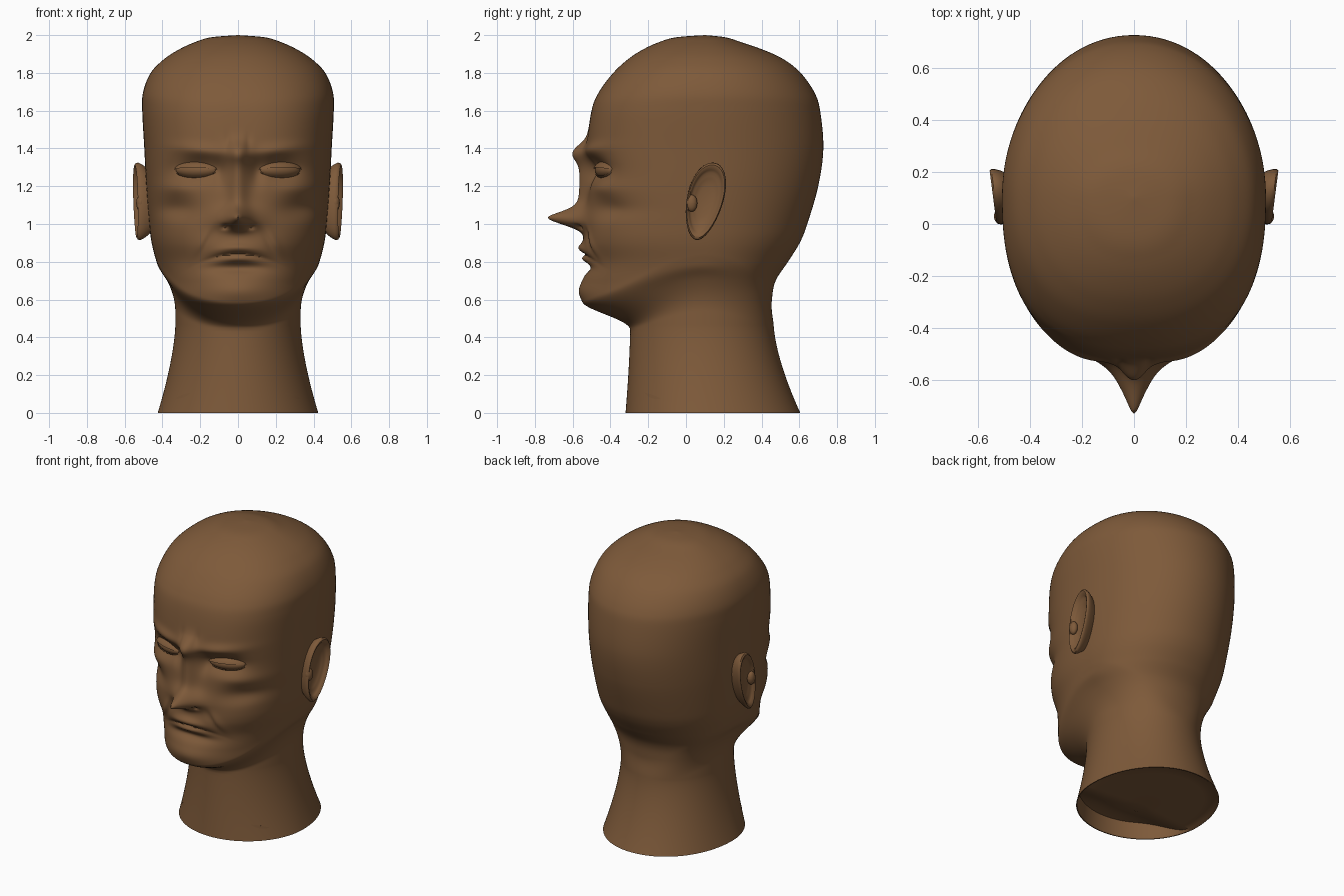
import bpy, bmesh
from math import sin, cos, pi, exp, radians
from mathutils import Vector, Matrix

old = bpy.data.objects.get("Cube")
if old:
    bpy.data.objects.remove(old, do_unlink=True)

brown = bpy.data.materials.new("warm_brown")
brown.use_nodes = True
brown.diffuse_color = (0.208, 0.102, 0.042, 1)
brown.node_tree.nodes["Principled BSDF"].inputs["Base Color"].default_value = brown.diffuse_color


def skin(name, rows, closed=True, smooth_angle=45):
    """Skin rows of points into a smooth surface; a one-point row is a pole."""
    bm = bmesh.new()
    rings = [[bm.verts.new(p) for p in row] for row in rows]
    for lo, hi in zip(rings, rings[1:]):
        n = max(len(lo), len(hi))
        for i in range(n if closed else n - 1):
            j = (i + 1) % n
            if len(lo) == 1:
                bm.faces.new((lo[0], hi[j], hi[i]))
            elif len(hi) == 1:
                bm.faces.new((lo[i], lo[j], hi[0]))
            else:
                bm.faces.new((lo[i], lo[j], hi[j], hi[i]))
    bmesh.ops.recalc_face_normals(bm, faces=bm.faces[:])
    mesh = bpy.data.meshes.new(name)
    bm.to_mesh(mesh)
    bm.free()
    mesh.materials.append(brown)
    obj = bpy.data.objects.new(name, mesh)
    bpy.context.collection.objects.link(obj)
    bpy.ops.object.select_all(action='DESELECT')
    obj.select_set(True)
    bpy.context.view_layer.objects.active = obj
    bpy.ops.object.shade_smooth_by_angle(angle=radians(smooth_angle))


def step(v):
    v = min(1, max(0, v))
    return v * v * (3 - 2 * v)


def bump(dx, dz, sx, sz):
    return exp(-(dx / sx) ** 2 - (dz / sz) ** 2)


# Head outline: height, half width, front, back
OUTLINE = [
    (0, .39, -.50, .45), (.22, .39, -.50, .45), (.45, .39, -.50, .45),
    (.6, .395, -.545, .455), (.7, .41, -.54, .475), (.8, .433, -.515, .54),
    (.9, .457, -.53, .602), (1.0, .47, -.53, .642), (1.2, .486, -.52, .70),
    (1.4, .496, -.525, .727), (1.6, .507, -.50, .71), (1.7, .502, -.46, .678),
    (1.8, .462, -.385, .607), (1.87, .395, -.31, .52), (1.92, .32, -.235, .415),
    (1.96, .235, -.15, .30), (1.988, .145, -.055, .21), (2.0, 0, .1, .1)]
AXIS = .1


def spline(keys):
    """Catmull-Rom samples through the outline keys."""
    pts = [Vector(k) for k in keys]
    out = []
    for i in range(len(pts) - 1):
        a, b, c, d = pts[max(i - 1, 0)], pts[i], pts[i + 1], pts[min(i + 2, len(pts) - 1)]
        n = 10 if i < 2 else max(7, round((c[0] - b[0]) / .008))
        for k in range(n):
            t = k / n
            out.append(b + (c - a) * (t / 2) + (a * 2 - b * 5 + c * 4 - d) * (t * t / 2)
                       + (b * 3 - a - c * 3 + d) * (t ** 3 / 2))
    return out


def radius(a, w, front, back, n):
    """Distance from the axis to an egg-shaped section, angle measured from the front."""
    depth = AXIS - front if cos(a) > 0 else back - AXIS
    if cos(a) <= 0:
        n = 2.05
    return ((abs(sin(a)) / w) ** n + (abs(cos(a)) / depth) ** n) ** (-1 / n)


def face_relief(x, z):
    """How far the face stands out from the plain egg shape."""
    a = abs(x)
    # nose: bridge, base with wings, tip, nostrils
    d = .045 * exp(-(a / .05) ** 2) * step((z - 1.0) / .08) * step((1.46 - z) / .12)
    d += .09 * bump(a, z - 1.02, .105, .05 if z < 1.02 else .065)
    d += .075 * bump(a, z - 1.03, .055, .05 if z < 1.03 else .04)
    d += .025 * bump(a, z - 1.035, .02, .025)
    d -= .03 * bump(a - .065, z - .985, .018, .012)
    # brow, frown lines, eye sockets
    d += .04 * bump(a, z - 1.39, .07, .06)
    d += .02 * bump(a - .2, z - 1.39 - .1 * (a - .2), .14, .035)
    d -= .008 * bump(a - .055, z - 1.43, .016, .05)
    d -= .055 * bump(a - .215, z - 1.29, .125, .06)
    d -= .02 * bump(a - .1, z - 1.27, .035, .07)
    # cheekbones and hollow cheeks
    d += .015 * bump(a - .33, z - 1.19, .1, .04)
    d -= .035 * bump(a - .33, z - 1.08, .11, .055)
    # folds beside the nose
    fold = a - .14 - .5 * (.95 - z)
    d += .008 * bump(fold - .03, z - .9, .025, .07) - .008 * bump(fold, z - .9, .02, .07)
    # mouth and chin
    line = .84 - 1.1 * a * a
    d += .03 * bump(a, z - .86, .16, .06)
    d += .016 * bump(a, z - line - .035, .11, .02)
    d += .018 * bump(a, z - line + .027, .10, .018)
    d -= .016 * bump(a, z - line, .14, .009)
    d -= .02 * bump(a, z - .765, .13, .025)
    d += .02 * bump(a, z - .65, .15, .06)
    return d


def head_ring(z, w, front, back, columns=192):
    k = max(0, 1 - z / .46) ** 1.5
    egg = 2.2 + .3 * step((z - .65) / .3) * step((1.95 - z) / .4)
    ring = []
    for i in range(columns):
        t = 2 * pi * i / columns
        a = t - .45 * sin(t)
        side = sin(a) ** 2
        neck = radius(a, .332 + .093 * k, -.295 - .025 * k, .465 + .14 * k, 2)
        head = radius(a, w, front, back, egg)
        s = step((z - .44 - .1 * side) / (.145 + .155 * side))
        r = neck + (head - neck) * s
        # jaw ridge
        r += .007 * side * step((cos(a) + .5) / .6) * exp(-((z - .6 - .17 * side) / .035) ** 2)
        x, y = r * sin(a), AXIS - r * cos(a)
        if cos(a) > 0 and .5 < z < 1.6:
            y -= face_relief(x, z) * step(cos(a) / .35)
        ring.append(Vector((x, y, z)))
    return ring


# Head and neck, with an underside that slopes up into the front
rows = [head_ring(*k) for k in spline(OUTLINE)]
recess = [[Vector((0, AXIS, .01))]]
for scale in (.3, .6, .8, .96):
    ring = []
    for p in rows[0]:
        y = AXIS + (p.y - AXIS) * scale
        ring.append(Vector((p.x * scale, y, .01 + .1 * step((.05 - y) / .3))))
    recess.append(ring)
recess.append([Vector((p.x * .985, AXIS + (p.y - AXIS) * .985, 0)) for p in rows[0]])
skin("head_and_neck", recess + rows + [[Vector((0, AXIS, 2))]])


def ellipsoid_patch(place, size, low, high, n=24, m=10):
    """Part of an ellipsoid spanned between two tilt angles about its long axis."""
    rows = []
    for j in range(m + 1):
        phi = radians(low + (high - low) * j / m)
        row = []
        for i in range(n + 1):
            u = -pi / 2 + pi * i / n
            row.append(place @ Vector((size[0] * sin(u), -size[1] * cos(u) * cos(phi),
                                       size[2] * cos(u) * sin(phi))))
        rows.append(row)
    return rows


# Ear section: scale of the outline, distance outwards
EAR = [(.72, -.08), (.86, -.05), (.95, -.025), (1, -.005), (.99, .008), (.94, .015),
       (.87, .012), (.81, 0), (.74, -.008), (.66, -.01), (.58, -.016), (.4, -.022)]


def ear_rows(sign):
    rows = []
    for scale, out in EAR:
        row = []
        for i in range(48):
            t = 2 * pi * i / 48
            v = .205 * sin(t) * scale
            u = (.098 + .015 * sin(t)) * cos(t) * scale + .2 * v
            row.append(Vector((sign * (.527 + out + .13 * u), .1 + u, 1.12 + v)))
        rows.append(row)
    rows.append([Vector((sign * .503, .1, 1.12))])
    return rows


for sign, side in ((1, "left"), (-1, "right")):
    skin(side + "_ear", ear_rows(sign))
    # small knob at the front of the ear
    knob = Matrix.Translation((sign * .515, .03, 1.11))
    skin(side + "_ear_knob", ellipsoid_patch(knob, (.024, .03, .045), -180, 180, 16, 20), False)
    # eye with its two lids
    eye = Matrix.Translation((sign * .217, -.415, 1.285)) @ Matrix.Rotation(sign * radians(20), 4, 'Z')
    skin(side + "_eye", ellipsoid_patch(eye, (.118, .058, .046), -100, 100), False)
    skin(side + "_upper_lid", ellipsoid_patch(eye, (.125, .067, .052), 15, 110), False)
    skin(side + "_lower_lid", ellipsoid_patch(eye, (.123, .064, .051), -110, -35), False)
